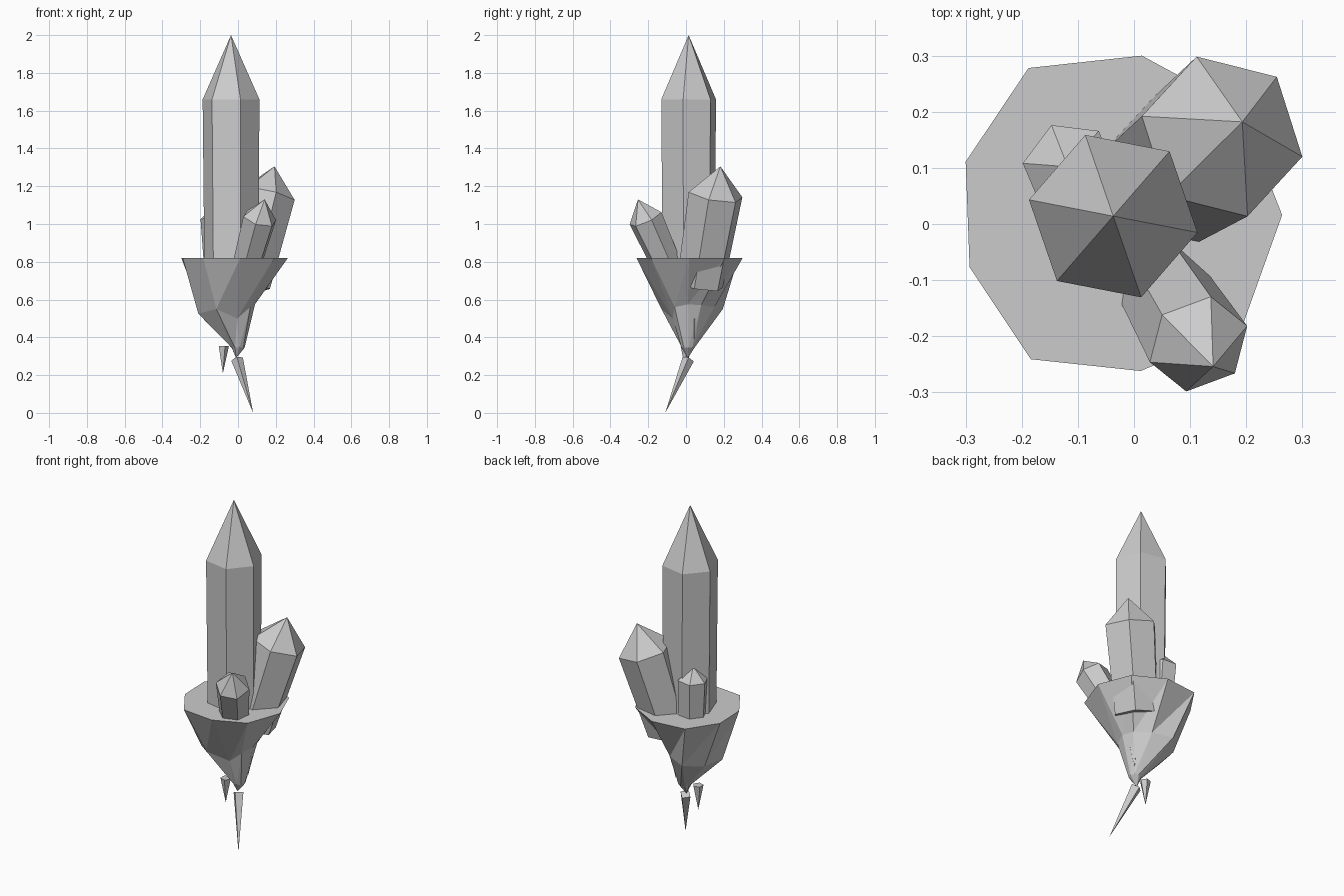
import bpy, math
from mathutils import Vector

if "Cube" in bpy.data.objects:
    bpy.data.objects.remove(bpy.data.objects["Cube"])


def make(name, verts, faces):
    me = bpy.data.meshes.new(name)
    me.from_pydata(verts, [], faces)
    ob = bpy.data.objects.new(name, me)
    bpy.context.collection.objects.link(ob)
    return ob


def ring(center, axis, r, n, phase):
    """n-gon of points square to an axis."""
    q = Vector((0, 0, 1)).rotation_difference(axis)
    a0 = math.radians(phase)
    return [center + q @ Vector((r * math.cos(a0 + math.tau * i / n),
                                 r * math.sin(a0 + math.tau * i / n), 0))
            for i in range(n)]


def crystal(name, base, shoulder, apex, r0, r1, phase, n=6):
    base, shoulder, apex = Vector(base), Vector(shoulder), Vector(apex)
    axis = shoulder - base
    verts = ring(base, axis, r0, n, phase) + ring(shoulder, axis, r1, n, phase) + [apex]
    faces = [tuple(range(n))[::-1]]
    for i in range(n):
        j = (i + 1) % n
        faces += [(i, j, n + j, n + i), (n + i, n + j, 2 * n)]
    return make(name, verts, faces)


def spike(name, base, tip, r, n=5, phase=0):
    base, tip = Vector(base), Vector(tip)
    verts = ring(base, base - tip, r, n, phase) + [tip]
    faces = [tuple(range(n))] + [((i + 1) % n, i, n) for i in range(n)]
    return make(name, verts, faces)


# Crystals growing out of the rock
crystal("main_crystal", (-.034, .014, .70), (-.037, .014, 1.66), (-.037, .014, 2.0), .146, .153, -11)
crystal("back_crystal", (.045, .075, .68), (.157, .156, 1.155), (.193, .182, 1.305), .13, .15, -13)
crystal("front_crystal", (.018, -.055, .68), (.115, -.214, 1.03), (.141, -.254, 1.13), .075, .093, 19)
crystal("small_crystal", (-.10, .085, .70), (-.114, .098, 1.03), (-.118, .102, 1.105), .075, .085, -7)

# Floating rock: flat nine-sided top, ragged middle ring, narrow bottom
rim = [(.264, .016), (.19, .205), (.014, .30), (-.188, .278), (-.30, .111),
       (-.293, -.077), (-.184, -.241), (.012, -.262), (.192, -.185)]
middle = [(.09, .01, .575), (.07, .08, .57), (.0, .15, .56), (-.11, .195, .55), (-.19, .10, .53),
          (-.21, -.04, .525), (-.115, -.13, .55), (-.005, -.07, .50), (.065, -.06, .56)]
n = 9
foot = ring(Vector((0, .01, .345)), Vector((0, 0, 1)), .035, n, 3)
verts = [(x, y, .82) for x, y in rim] + middle + foot + [(-.01, .01, .29)]
faces = [tuple(range(n))]
for i in range(n):
    j = (i + 1) % n
    for k in (0, n):
        faces += [(k + i, k + n + i, k + j), (k + j, k + n + i, k + n + j)]
    faces.append((2 * n + j, 2 * n + i, 3 * n))
make("rock_base", verts, faces)

# Hanging shards under the rock
spike("long_shard", (-.005, .012, .285), (.08, -.11, .0), .032, 4)
spike("left_shard", (-.078, .0, .355), (-.08, .0, .21), .03)
spike("right_shard", (.035, .045, .50), (.035, .045, .385), .031)
